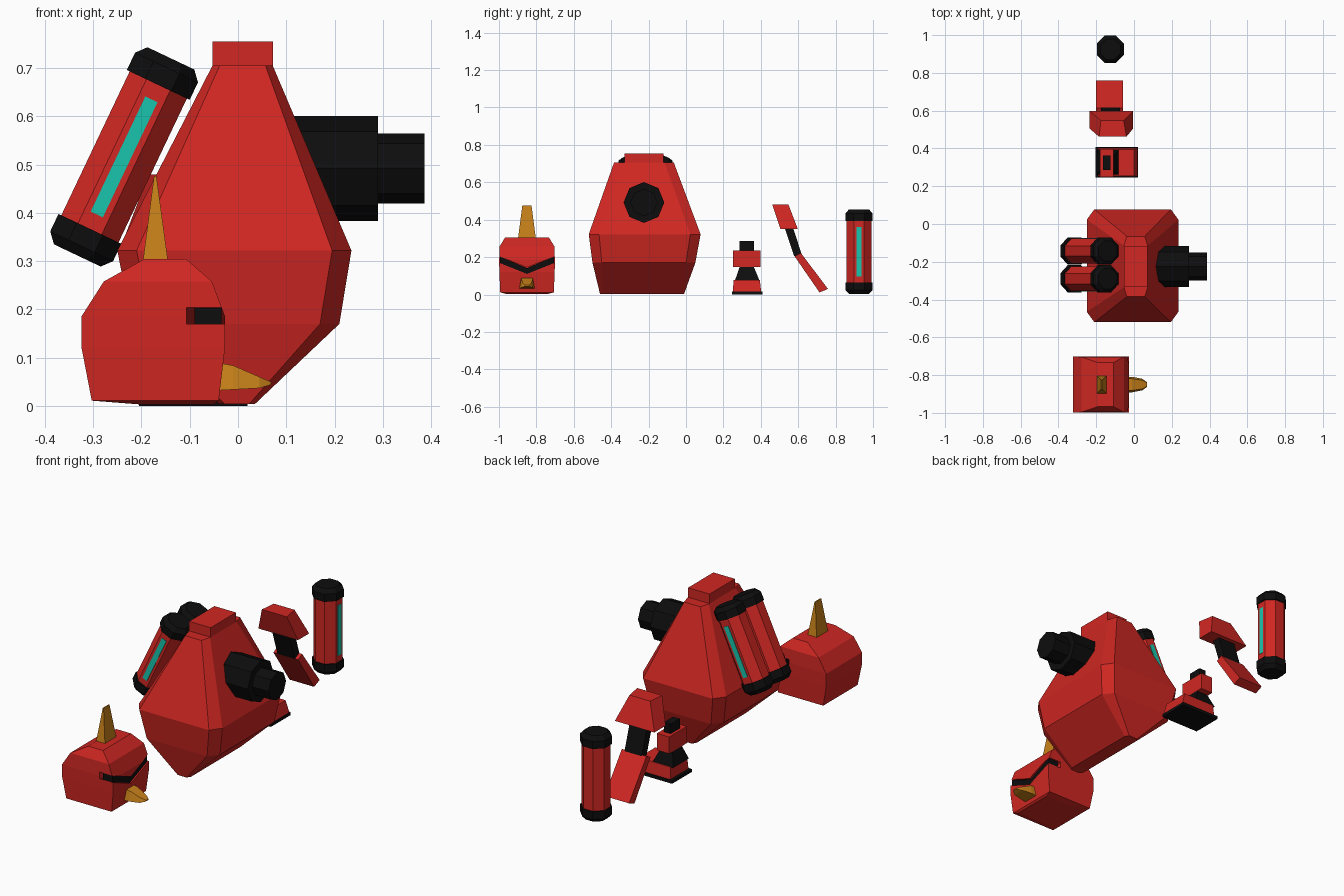
import bpy, bmesh
from math import sin, cos, pi, radians
from mathutils import Matrix, Vector

if "Cube" in bpy.data.objects:
    bpy.data.objects.remove(bpy.data.objects["Cube"])


def material(name, rgb):
    m = bpy.data.materials.new(name)
    m.diffuse_color = (*rgb, 1)
    m.use_nodes = True
    m.node_tree.nodes["Principled BSDF"].inputs["Base Color"].default_value = m.diffuse_color
    return m


RED = material("red", (0.63, 0.02, 0.016))
BLACK = material("black", (0.004, 0.004, 0.004))
TEAL = material("teal", (0.01, 0.56, 0.42))
GOLD = material("gold", (0.58, 0.22, 0.01))


def loft(name, rings, mat, matrix=Matrix()):
    """Skin a stack of equal-sized rings and cap both ends."""
    bm = bmesh.new()
    vs = [[bm.verts.new(matrix @ Vector(p)) for p in r] for r in rings]
    n = len(rings[0])
    for a, b in zip(vs, vs[1:]):
        for i in range(n):
            j = (i + 1) % n
            bm.faces.new((a[i], a[j], b[j], b[i]))
    bm.faces.new(vs[0][::-1])
    bm.faces.new(vs[-1])
    bmesh.ops.recalc_face_normals(bm, faces=bm.faces)
    me = bpy.data.meshes.new(name)
    bm.to_mesh(me)
    bm.free()
    me.materials.append(mat)
    ob = bpy.data.objects.new(name, me)
    bpy.context.collection.objects.link(ob)
    return ob


def rect(x0, x1, y0, y1, z):
    return [(x0, y0, z), (x1, y0, z), (x1, y1, z), (x0, y1, z)]


def box(name, x0, x1, y0, y1, z0, z1, mat, matrix=Matrix()):
    return loft(name, [rect(x0, x1, y0, y1, z) for z in (z0, z1)], mat, matrix)


def chamfered(x0, x1, y0, y1, z, cx, cy):
    return [(x0 + cx, y0, z), (x1 - cx, y0, z), (x1, y0 + cy, z), (x1, y1 - cy, z),
            (x1 - cx, y1, z), (x0 + cx, y1, z), (x0, y1 - cy, z), (x0, y0 + cy, z)]


def octagon(r, z, turn=pi / 8):
    return [(r * cos(turn + i * pi / 4), r * sin(turn + i * pi / 4), z) for i in range(8)]


def extrude_x(name, profile, x0, x1, mat):
    """Extrude a (y, z) profile along x."""
    return loft(name, [[(x, y, z) for y, z in profile] for x in (x0, x1)], mat)


# Torso and neck
loft("torso", [chamfered(-.04, .035, -.46, -.01, .004, .012, .02),
               chamfered(-.22, .21, -.5, .05, .17, .04, .05),
               chamfered(-.25, .235, -.52, .078, .322, .04, .055),
               chamfered(-.053, .072, -.385, -.065, .705, .015, .05)], RED)
box("neck", -.053, .072, -.33, -.12, .7, .755, RED)

# Chest nozzle pointing along +x
aim = Matrix.Translation((0, -.225, .492)) @ Matrix.Rotation(pi / 2, 4, 'Y')
loft("nozzle_base", [octagon(.109, z, 0) for z in (.06, .29)], BLACK, aim)
loft("nozzle_tip", [octagon(.073, z, 0) for z in (.28, .386)], BLACK, aim)


# Canisters: two tilted ones on the back, one standing alone
def canister(name, matrix, strip_angle):
    loft(name + "_tube", [octagon(.071, z) for z in (-.18, .18)], RED, matrix)
    for s, end in ((-1, "bottom"), (1, "top")):
        loft(f"{name}_{end}_cap", [octagon(r, s * z) for r, z in
                                   ((.078, .165), (.078, .205), (.058, .226))], BLACK, matrix)
    box(name + "_light", .05, .068, -.014, .014, -.132, .132, TEAL,
        matrix @ Matrix.Rotation(strip_angle, 4, 'Z'))


tilt = Matrix.Rotation(radians(25.4), 4, 'Y')
canister("front_canister", Matrix.Translation((-.236, -.29, .516)) @ tilt, -pi / 2)
canister("rear_canister", Matrix.Translation((-.236, -.143, .516)) @ tilt, pi / 2)
canister("loose_canister", Matrix.Translation((-.125, .925, .229)), 0)

# Head shell with a V-shaped visor slot on the +x side
head = loft("head", [rect(x0, x1, -.85 - w, -.85 + w, z) for x0, x1, w, z in (
    (-.2, -.05, .11, .003), (-.303, -.04, .143, .011), (-.324, -.027, .148, .12),
    (-.324, -.027, .149, .186), (-.278, -.054, .146, .258), (-.193, -.108, .117, .305))], RED)


def vee(half, top, drop, thick):
    pts = [(-half, top), (0, top - drop), (half, top)]
    low = [(y, z - thick) for y, z in reversed(pts)]
    return [(-.85 + y, z) for y, z in pts + low]


slot = extrude_x("visor_cutter", vee(.17, .213, .068, .035), -.107, .05, RED)
slot.hide_render = True
slot.hide_viewport = True
slot.display_type = 'WIRE'
cut = head.modifiers.new("visor_slot", 'BOOLEAN')
cut.operation = 'DIFFERENCE'
cut.solver = 'EXACT'
cut.object = slot
extrude_x("visor", vee(.144, .203, .062, .036), -.09, -.034, BLACK)

# Crest and beak
loft("crest", [rect(-.197, -.145, -.898, -.803, .3),
               rect(-.174, -.169, -.875, -.826, .476)], GOLD)


def beak_ring(x, w, z0, z1):
    return [(x, -.85 - w, z0), (x, -.85 + w, z0), (x, -.85 + w * .75, z1), (x, -.85 - w * .75, z1)]


loft("beak", [beak_ring(-.045, .041, .032, .09), beak_ring(-.01, .041, .034, .084),
              beak_ring(.045, .03, .037, .06), beak_ring(.068, .013, .044, .05)], GOLD)

# Arm: shoulder pad, upper arm, forearm
loft("shoulder_pad", [
    [(-.235, .505, .35), (-.005, .505, .35), (-.005, .598, .35), (-.235, .598, .35)],
    [(-.185, .462, .48), (-.04, .462, .48), (-.055, .548, .48), (-.175, .548, .48)]], RED)
extrude_x("upper_arm", [(.52, .38), (.565, .38), (.62, .21), (.578, .205)], -.175, -.075, BLACK)
extrude_x("forearm", [(.58, .205), (.614, .222), (.759, .03), (.714, .011)], -.2, -.057, RED)

# Foot: sole, toe, ankle, shin block, leg peg
box("sole", -.205, .02, .245, .408, 0, .016, BLACK)
loft("toe", [rect(-.19, .018, .25, .402, .014), rect(-.185, .0, .255, .395, .078)], RED)
loft("ankle", [rect(-.2, -.08, .262, .392, .076), rect(-.175, -.11, .288, .362, .15)], BLACK)
box("shin_block", -.18, -.108, .25, .397, .147, .235, RED)
box("leg_peg", -.165, -.125, .287, .363, .23, .285, BLACK)
